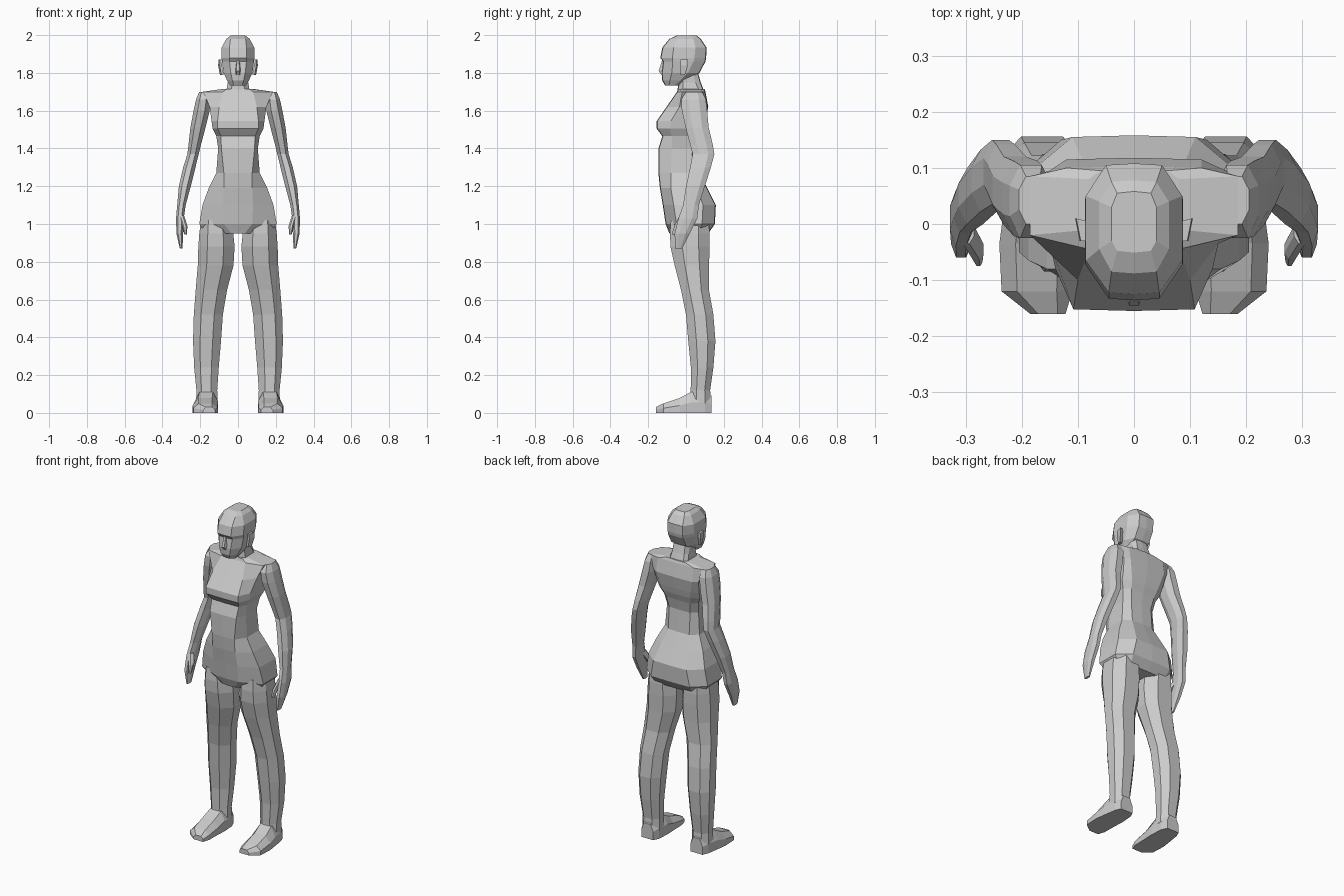
import bpy, bmesh
from mathutils import Vector

skin = bpy.data.materials.new("plain grey")
skin.diffuse_color = (0.6, 0.6, 0.6, 1)


def loft(name, rings, mirror=False):
    """Skin a closed, flat-shaded body through a list of point rings."""
    bm = bmesh.new()
    loops = [[bm.verts.new(p) for p in ring] for ring in rings]
    n = len(loops[0])
    for a, b in zip(loops, loops[1:]):
        for i in range(n):
            j = (i + 1) % n
            bm.faces.new((a[i], a[j], b[j], b[i]))
    bm.faces.new(loops[0][::-1])
    bm.faces.new(loops[-1])
    if mirror:
        geo = bmesh.ops.duplicate(bm, geom=bm.verts[:] + bm.edges[:] + bm.faces[:])
        for v in geo["geom"]:
            if isinstance(v, bmesh.types.BMVert):
                v.co.x *= -1
    bmesh.ops.recalc_face_normals(bm, faces=bm.faces)
    mesh = bpy.data.meshes.new(name)
    bm.to_mesh(mesh)
    bm.free()
    mesh.materials.append(skin)
    obj = bpy.data.objects.new(name, mesh)
    bpy.context.collection.objects.link(obj)
    return obj


def body_ring(z, yf, wf, ysf, ws, ysb, wb, yb):
    """Symmetric section: front, side and back half-widths, with a centre line."""
    half = [(wf, yf), (ws, ysf), (ws, ysb), (wb, yb)]
    pts = [(0, yf - 0.003)] + half + [(0, yb + 0.003)] + [(-x, y) for x, y in half[::-1]]
    return [(x, y, z) for x, y in pts]


LIMB = [(.3, 0), (.75, 0), (1, .3), (1, .72), (.75, 1), (.25, 1), (0, .7), (0, .3)]


def limb_ring(z, x0, x1, y0, y1):
    """Chamfered section filling a rectangle."""
    return [(x0 + (x1 - x0) * u, y0 + (y1 - y0) * v, z) for u, v in LIMB]


# Torso and hips, top to bottom
loft("torso", [body_ring(*r) for r in [
    (1.715, -.04, .06, -.01, .08, .08, .06, .095),
    (1.70, -.045, .08, -.02, .185, .085, .12, .10),
    (1.62, -.10, .10, -.035, .15, .095, .12, .115),
    (1.545, -.152, .108, -.08, .14, .075, .10, .10),
    (1.505, -.152, .108, -.085, .135, .06, .09, .09),
    (1.465, -.122, .09, -.075, .115, .045, .08, .075),
    (1.40, -.143, .088, -.075, .105, .03, .07, .06),
    (1.27, -.143, .075, -.08, .115, .035, .07, .07),
    (1.19, -.135, .075, -.08, .155, .06, .09, .11),
    (1.10, -.12, .08, -.065, .188, .09, .11, .155),
    (1.00, -.105, .075, -.05, .205, .085, .13, .15),
    (.95, -.085, .035, -.03, .17, .07, .12, .115)]])

# Neck leaning back into the shoulders
loft("neck", [body_ring(*r) for r in [
    (1.82, -.04, .03, -.02, .052, .03, .035, .055),
    (1.75, -.038, .03, -.015, .054, .05, .04, .075),
    (1.67, -.045, .04, -.015, .068, .085, .05, .105)]])

# Head with brow, eye line and jaw
loft("head", [body_ring(*r) for r in [
    (1.733, -.108, .022, -.09, .042, -.06, .03, -.035),
    (1.76, -.123, .03, -.085, .058, -.03, .045, 0),
    (1.80, -.126, .038, -.075, .076, .01, .05, .068),
    (1.86, -.118, .045, -.07, .085, .04, .05, .100),
    (1.88, -.133, .045, -.072, .087, .045, .05, .104),
    (1.935, -.122, .045, -.065, .086, .05, .05, .105),
    (1.98, -.085, .04, -.045, .062, .04, .04, .075),
    (1.997, -.048, .03, -.03, .04, .03, .03, .055)]])

# Nose wedge and ears
loft("nose", [[(-w, -.11, z), (w, -.11, z), (w * .5, y, z), (-w * .5, y, z)]
              for z, w, y in [(1.87, .010, -.125), (1.81, .018, -.145), (1.79, .017, -.13)]])
loft("ears", [[(x, y0, z), (x, y1, z), (x + .02, y1 + .005, z), (x + .012, y0, z)]
              for z, x, y0, y1 in [(1.87, .083, -.03, .005), (1.84, .085, -.03, .005),
                                   (1.79, .076, -.03, -.01)]], True)

# Arms and mitten hands
loft("arms", [limb_ring(*r) for r in [
    (1.70, .155, .205, .0, .085),
    (1.66, .145, .222, -.025, .105),
    (1.60, .15, .235, -.022, .112),
    (1.51, .172, .252, -.002, .12),
    (1.42, .196, .262, .022, .142),
    (1.37, .208, .268, .035, .150),
    (1.30, .225, .29, .022, .132),
    (1.20, .25, .313, .0, .10),
    (1.10, .277, .322, -.015, .068),
    (1.03, .287, .328, -.04, .06),
    (.95, .29, .326, -.06, .02),
    (.87, .294, .308, -.058, -.02)]], True)
loft("thumbs", [limb_ring(*r) for r in [
    (1.045, .285, .312, -.035, .01),
    (.99, .268, .295, -.062, -.025),
    (.945, .27, .284, -.075, -.052)]], True)

# Legs from hip to ankle
loft("legs", [limb_ring(*r) for r in [
    (1.02, .04, .195, -.08, .12),
    (.95, .025, .205, -.085, .125),
    (.88, .018, .21, -.082, .125),
    (.78, .024, .213, -.06, .122),
    (.65, .058, .224, -.026, .122),
    (.52, .08, .234, .0, .145),
    (.38, .09, .238, .012, .156),
    (.24, .102, .232, .026, .145),
    (.12, .11, .22, .025, .128),
    (.05, .108, .222, .02, .132)]], True)

# Feet from heel to toe
loft("feet", [[(a, y, 0), (b, y, 0), (b, y, h * .5), (b - (b - a) * .22, y, h),
               (a + (b - a) * .22, y, h), (a, y, h * .55)]
              for y, a, b, h in [(.135, .125, .205, .09), (.10, .11, .22, .115),
                                 (.025, .105, .232, .11), (-.035, .108, .24, .078),
                                 (-.12, .11, .236, .05), (-.16, .122, .185, .03)]], True)
